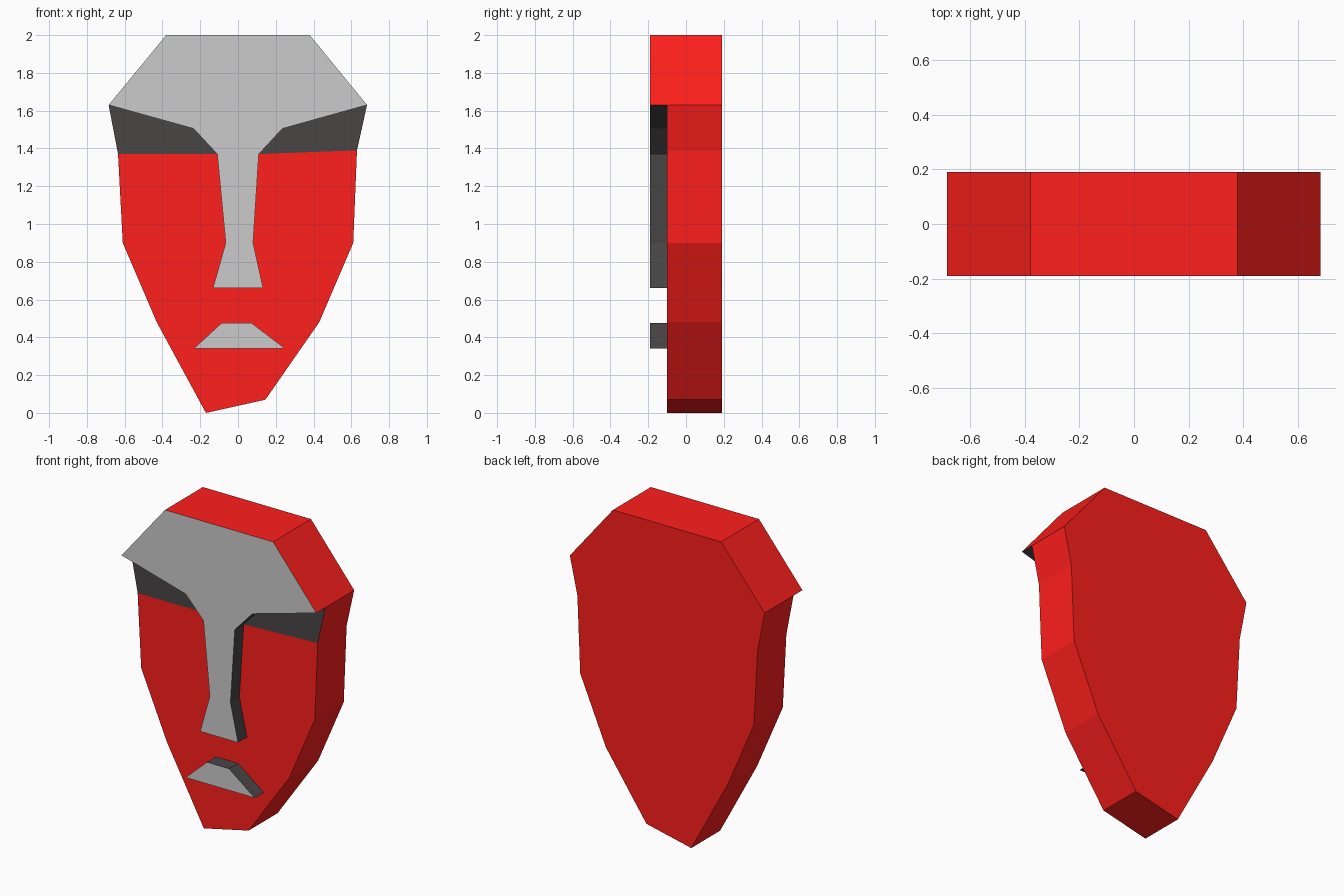
import bpy, bmesh

if "Cube" in bpy.data.objects:
    bpy.data.objects.remove(bpy.data.objects["Cube"])

FRONT, MID, BACK = -0.19, -0.10, 0.19


def material(name, rgb):
    m = bpy.data.materials.new(name)
    m.diffuse_color = (*rgb, 1)
    m.use_nodes = True
    m.node_tree.nodes["Principled BSDF"].inputs["Base Color"].default_value = m.diffuse_color
    return m


red = material("red", (1.0, 0.014, 0.012))
dark = material("dark", (0.065, 0.06, 0.06))
grey = material("grey", (0.75, 0.75, 0.75))


def panel(bm, pts, y, mat, flip=False):
    """Flat polygon in a y plane, outline counter-clockwise from the front."""
    vs = [bm.verts.new((x, y, z)) for x, z in pts]
    bm.faces.new(vs[::-1] if flip else vs).material_index = mat


def walls(bm, pts, y0, y1, mats):
    """Side walls running along an outline from y0 back to y1."""
    for i, (a, b) in enumerate(zip(pts, pts[1:] + pts[:1])):
        quad = [(a, y0), (a, y1), (b, y1), (b, y0)]
        f = bm.faces.new([bm.verts.new((p[0], y, p[1])) for p, y in quad])
        f.material_index = mats[i]


def finish(name, bm):
    bmesh.ops.remove_doubles(bm, verts=bm.verts, dist=1e-5)
    me = bpy.data.meshes.new(name)
    bm.to_mesh(me)
    bm.free()
    for m in (red, dark, grey):
        me.materials.append(m)
    bpy.context.collection.objects.link(bpy.data.objects.new(name, me))


# Outline points, top to bottom on each side
left = [(-0.38, 2), (-0.685, 1.63), (-0.635, 1.37), (-0.61, 0.9), (-0.43, 0.48), (-0.17, 0)]
right = [(0.38, 2), (0.683, 1.63), (0.63, 1.39), (0.61, 0.9), (0.43, 0.48), (0.145, 0.07)]
nose_l = [(-0.235, 1.505), (-0.11, 1.37), (-0.065, 0.9), (-0.133, 0.66)]
nose_r = [(0.235, 1.505), (0.11, 1.37), (0.08, 0.9), (0.133, 0.66)]
mouth = [(-0.235, 0.34), (0.25, 0.34), (0.07, 0.477), (-0.085, 0.477)]
ml, mr, mrt, mlt = mouth

# Head: side walls, back, and the recessed cheeks around nose and mouth
bm = bmesh.new()
outline = left + right[::-1]
walls(bm, outline, MID, BACK, [0] * len(outline))
panel(bm, outline, BACK, 0, flip=True)
panel(bm, left[2:] + [ml, mlt] + nose_l[:0:-1], MID, 0)
panel(bm, nose_r[1:] + [mrt, mr] + right[:1:-1], MID, 0)
panel(bm, [mlt, mrt, nose_r[3], nose_l[3]], MID, 0)
panel(bm, [left[5], right[5], mr, ml], MID, 0)
finish("head", bm)

# Eye recesses under the brow
bm = bmesh.new()
panel(bm, [left[1], left[2], nose_l[1], nose_l[0]], MID, 1)
panel(bm, [right[1], nose_r[0], nose_r[1], right[2]], MID, 1)
finish("eye_recesses", bm)

# Raised forehead, brow and nose: red outer rim, dark inner walls
bm = bmesh.new()
brow = left[:2] + nose_l + nose_r[::-1] + right[1::-1]
walls(bm, brow, FRONT, MID, [0] + [1] * 9 + [0, 0])
panel(bm, brow, FRONT, 2)
finish("brow_and_nose", bm)

# Raised mouth
bm = bmesh.new()
walls(bm, mouth, FRONT, MID, [1] * 4)
panel(bm, mouth, FRONT, 2)
finish("mouth", bm)
